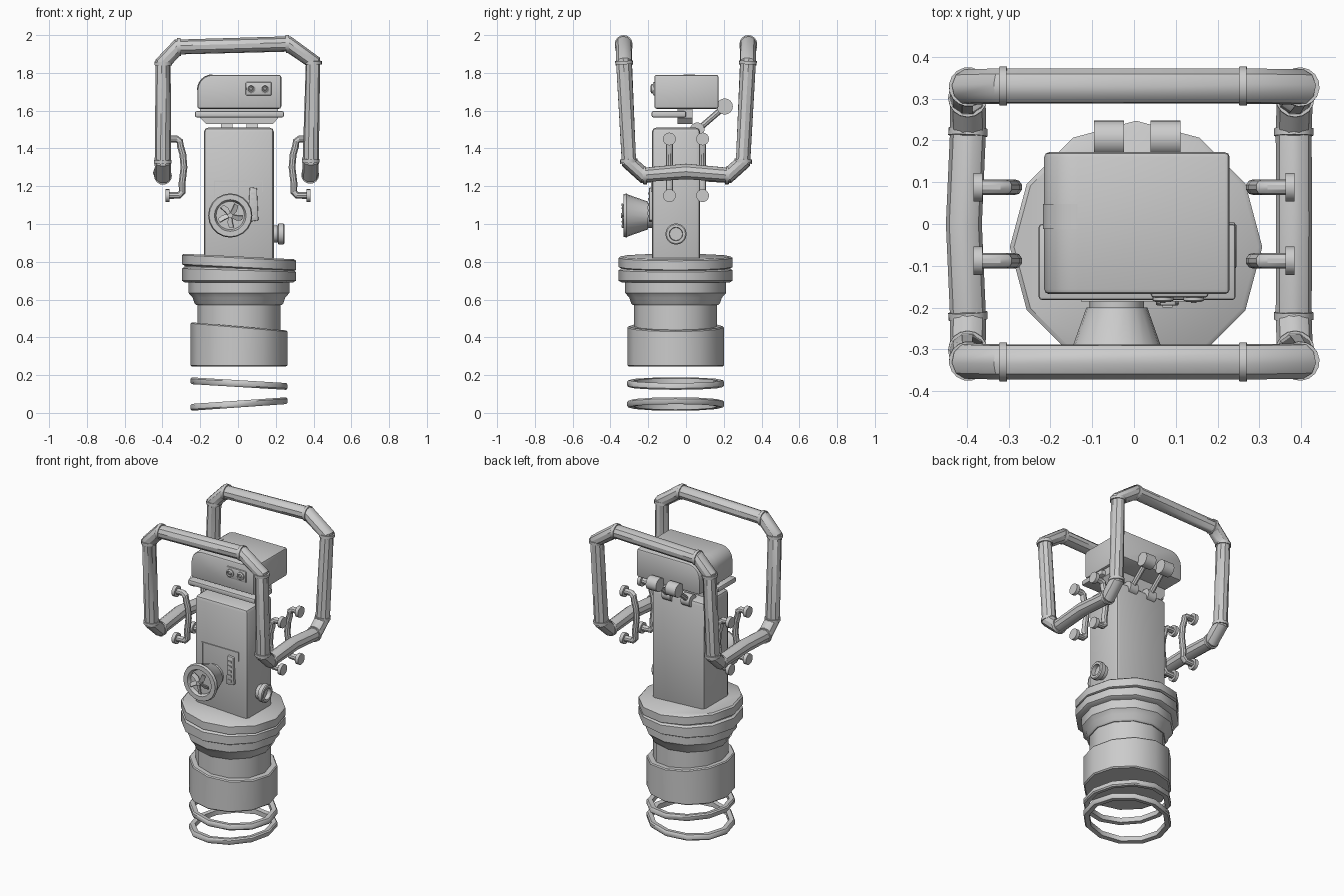
import bpy, bmesh, math
from mathutils import Vector, Matrix

if "Cube" in bpy.data.objects:
    bpy.data.objects.remove(bpy.data.objects["Cube"])


def finish(name, bm, angle=40, bevel=0, mat=None):
    if mat:
        bm.transform(mat)
    bmesh.ops.recalc_face_normals(bm, faces=bm.faces)
    me = bpy.data.meshes.new(name)
    bm.to_mesh(me)
    bm.free()
    ob = bpy.data.objects.new(name, me)
    bpy.context.collection.objects.link(ob)
    bpy.ops.object.select_all(action='DESELECT')
    ob.select_set(True)
    bpy.context.view_layer.objects.active = ob
    if bevel:
        m = ob.modifiers.new("bevel", 'BEVEL')
        m.width, m.segments, m.limit_method = bevel, 2, 'ANGLE'
        m.angle_limit = math.radians(40)
        bpy.ops.object.modifier_apply(modifier="bevel")
    bpy.ops.object.shade_smooth_by_angle(angle=math.radians(angle))
    return ob


def box(name, lo, hi, bevel=0, mat=None):
    bm = bmesh.new()
    bmesh.ops.create_cube(bm, size=1)
    for v in bm.verts:
        v.co = Vector([lo[i] + (v.co[i] + 0.5) * (hi[i] - lo[i]) for i in range(3)])
    return finish(name, bm, bevel=bevel, mat=mat)


def extrude_y(name, pts, y0, y1, bevel=0):
    bm = bmesh.new()
    f = bm.faces.new([bm.verts.new((x, y0, z)) for x, z in pts])
    r = bmesh.ops.extrude_face_region(bm, geom=[f])
    for v in r['geom']:
        if isinstance(v, bmesh.types.BMVert):
            v.co.y = y1
    return finish(name, bm, bevel=bevel)


def lathe(name, prof, origin, axis=(0, 0, 1), n=12, closed=False, shear=None):
    """Revolve (radius, height) points; shear = (z threshold, slope along x)."""
    bm = bmesh.new()
    rings = [[bm.verts.new((r * math.cos(2 * math.pi * i / n), r * math.sin(2 * math.pi * i / n), h))
              for i in range(n)] for r, h in prof]
    pairs = list(zip(rings, rings[1:]))
    if closed:
        pairs.append((rings[-1], rings[0]))
    else:
        bm.faces.new(rings[0])
        bm.faces.new(rings[-1])
    for a, b in pairs:
        for i in range(n):
            bm.faces.new((a[i], a[(i + 1) % n], b[(i + 1) % n], b[i]))
    if shear:
        for v in bm.verts:
            if v.co.z > shear[0]:
                v.co.z += shear[1] * v.co.x
    q = Vector((0, 0, 1)).rotation_difference(Vector(axis))
    return finish(name, bm, mat=Matrix.Translation(origin) @ q.to_matrix().to_4x4())


def rod(name, a, b, r, n=16, r2=None):
    d = Vector(b) - Vector(a)
    return lathe(name, [(r, 0), (r2 or r, d.length)], a, d.normalized(), n)


def tube(name, pts, r, cyclic=False):
    cu = bpy.data.curves.new(name, 'CURVE')
    cu.dimensions, cu.bevel_depth, cu.bevel_resolution = '3D', r, 3
    cu.use_fill_caps = True
    s = cu.splines.new('POLY')
    s.points.add(len(pts) - 1)
    for p, c in zip(s.points, pts):
        p.co = (*c, 1)
    s.use_cyclic_u = cyclic
    ob = bpy.data.objects.new(name, cu)
    bpy.context.collection.objects.link(ob)
    bpy.ops.object.select_all(action='DESELECT')
    ob.select_set(True)
    bpy.context.view_layer.objects.active = ob
    bpy.ops.object.convert(target='MESH')
    bpy.ops.object.shade_smooth_by_angle(angle=math.radians(35))


# Base: flange, cup, neck, foot drum and loose tilted rings
C = (0.005, -0.055, 0)
lathe("flange_lower", [(.285, .69), (.302, .70), (.302, .755), (.288, .765), (.288, .78)], C, shear=(.72, -.03))
lathe("flange_upper", [(.288, .765), (.302, .772), (.302, .82), (.292, .828)], C, shear=(0, -.05))
lathe("cup", [(.225, .57), (.235, .58), (.245, .61), (.267, .635), (.267, .70)], C)
lathe("neck", [(.22, .40), (.22, .58)], C)
lathe("foot_drum", [(.248, .245), (.256, .252), (.256, .452), (.25, .458)], C, shear=(.4, -.085))
for name, z, k in (("ring_upper", .155, -.06), ("ring_lower", .047, .07)):
    lathe(name, [(.222, -.015), (.25, -.018), (.257, -.01), (.257, .01), (.25, .018), (.222, .015)],
          (C[0], C[1], z), closed=True, shear=(-1, k))

# Column body
box("column", (-.18, -.18, .80), (.19, .075, 1.51), .022)

# Front panel seam and slider
box("panel_seam_top", (-.125, -.185, 1.222), (.13, -.178, 1.229))
box("panel_seam_left", (-.127, -.185, 1.06), (-.121, -.178, 1.229))
box("panel_seam_right", (.127, -.185, 1.17), (.132, -.178, 1.229))
extrude_y("slider_plate", [(.052, 1.01), (.108, 1.02), (.1, 1.19), (.062, 1.195)], -.195, -.175, .004)
for i in range(5):
    box("slider_notch", (.068, -.2, 1.035 + i * .03), (.092, -.19, 1.047 + i * .03))

# Front dial with fan blades
D = (-.041, -.18, 1.045)
lathe("dial", [(.065, -.01), (.065, .02), (.073, .02), (.11, .125), (.117, .135), (.112, .152), (.084, .152),
               (.075, .13), (.01, .13)], D, (0, -1, 0), 20)
rod("fan_hub", (D[0], -.30, D[2]), (D[0], -.345, D[2]), .014, 10)
for i in range(5):
    m = (Matrix.Translation((D[0], -.333, D[2])) @ Matrix.Rotation(i * math.tau / 5 + .2, 4, 'Y')
         @ Matrix.Rotation(.45, 4, 'X'))
    bm = bmesh.new()
    top = [(0, -.008), (.035, -.02), (.066, -.012), (.066, .012), (.035, .008), (0, .008)]
    f = bm.faces.new([bm.verts.new((x, -.003, z)) for x, z in top])
    r = bmesh.ops.extrude_face_region(bm, geom=[f])
    for v in r['geom']:
        if isinstance(v, bmesh.types.BMVert):
            v.co.y = .003
    finish("fan_blade", bm, mat=m)

# Side port
lathe("side_port", [(.045, -.01), (.045, .02), (.056, .025), (.056, .05), (.05, .055), (.036, .055), (.034, .03)],
      (.19, -.053, .947), (1, 0, 0), 20)

# Head with one large rounded corner, and the inlay on that corner
arc = [(math.cos(t), math.sin(t)) for t in [math.radians(180 - 15 * i) for i in range(7)]]
extrude_y("head", [(-.215, 1.61)] + [(-.135 + .08 * c, 1.71 + .08 * s) for c, s in arc]
          + [(.229, 1.79), (.229, 1.61)], -.168, .172, .012)
extrude_y("head_inlay", [(-.135 + .0825 * c, 1.71 + .0825 * s) for c, s in arc]
          + [(-.135 + .06 * c, 1.71 + .06 * s) for c, s in reversed(arc)], -.012, .048)

# Eye plate
box("eye_plate", (.04, -.176, 1.68), (.178, -.16, 1.752), .008)
for x in (.069, .143):
    lathe("eye", [(.025, 0), (.025, .008), (.017, .012), (.014, .006), (.009, .006), (.006, .014)],
          (x, -.175, 1.716), (0, -1, 0), 16)

# Tray (jaw) and throat
box("tray", (-.228, -.182, 1.565), (.243, 0, 1.597), .008)
extrude_y("throat", [(-.17, 1.53), (.185, 1.53), (.213, 1.562), (.213, 1.615), (-.2, 1.615), (-.2, 1.562)],
          -.045, .035)

# Rear hinges: upper barrel, arm, lower barrel
for x in (-.06, .075):
    rod("hinge_upper", (x - .036, .205, 1.622), (x + .036, .205, 1.622), .043)
    rod("hinge_lower", (x - .03, .06, 1.5), (x + .03, .06, 1.5), .038)
    rod("hinge_arm", (x, .07, 1.505), (x, .205, 1.622), .016, 8)

# Tubular cage: one closed loop, front half mirrored to the back
front = [(-.407, 0, 1.272), (-.397, -.225, 1.255), (-.398, -.302, 1.325), (-.396, -.328, 1.855),
         (-.318, -.33, 1.937), (.266, -.33, 1.953), (.397, -.328, 1.86), (.385, -.302, 1.33),
         (.382, -.225, 1.26), (.383, 0, 1.278)]
back = [(x, -y, z) for x, y, z in reversed(front[1:-1])]
tube("cage", front + back, .043, True)

# Collars at the cage joints
for i in range(1, 9):
    p = Vector(front[i])
    d = (Vector(front[i + 1 if i % 2 == 0 else i - 1]) - p).normalized()
    for s in (1, -1):
        S = Vector((1, s, 1))
        rod("cage_collar", (p - d * .004) * S, (p + d * .014) * S, .047)

# Side grab handles with end discs
for sx in (1, -1):
    for y in (-.088, .088):
        path = [(.37, 1.45), (.325, 1.45), (.308, 1.438), (.304, 1.41), (.292, 1.37), (.286, 1.30),
                (.297, 1.21), (.295, 1.17), (.312, 1.152), (.37, 1.15)]
        tube("grab_handle", [(sx * x, y, z) for x, z in path], .019)
        for z in (1.45, 1.15):
            rod("handle_disc", (sx * .362, y, z), (sx * .384, y, z), .034)
